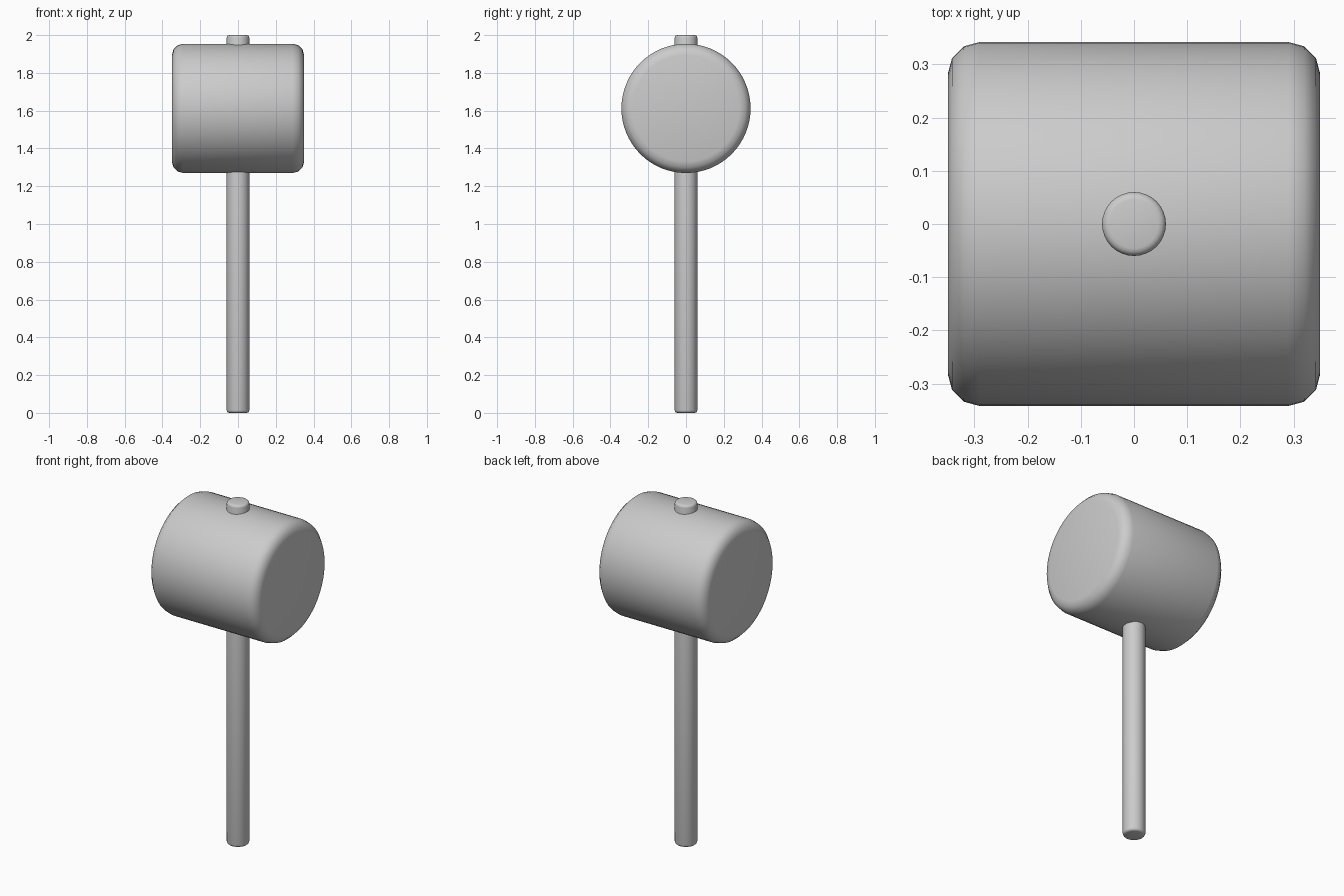
import bpy
import math

if "Cube" in bpy.data.objects:
    bpy.data.objects.remove(bpy.data.objects["Cube"])


def rounded_cylinder(name, radius, length, centre, rotation, bevel, sides):
    bpy.ops.mesh.primitive_cylinder_add(vertices=sides, radius=radius, depth=length,
                                        location=centre, rotation=rotation)
    obj = bpy.context.object
    obj.name = name
    # Rounded rims only
    mod = obj.modifiers.new("rounded_rims", 'BEVEL')
    mod.width = bevel
    mod.segments = 3
    mod.limit_method = 'ANGLE'
    mod.angle_limit = math.radians(40)
    bpy.ops.object.modifier_apply(modifier=mod.name)
    bpy.ops.object.shade_smooth_by_angle(angle=math.radians(40))
    return obj


# Mallet head, lying along x
rounded_cylinder("mallet_head", 0.342, 0.70, (0, 0, 1.612),
                 (0, math.pi / 2, 0), 0.06, 64)

# Handle, running through the head and out of its top
rounded_cylinder("handle", 0.06, 2.0, (0, 0, 1.0), (0, 0, 0), 0.014, 32)
